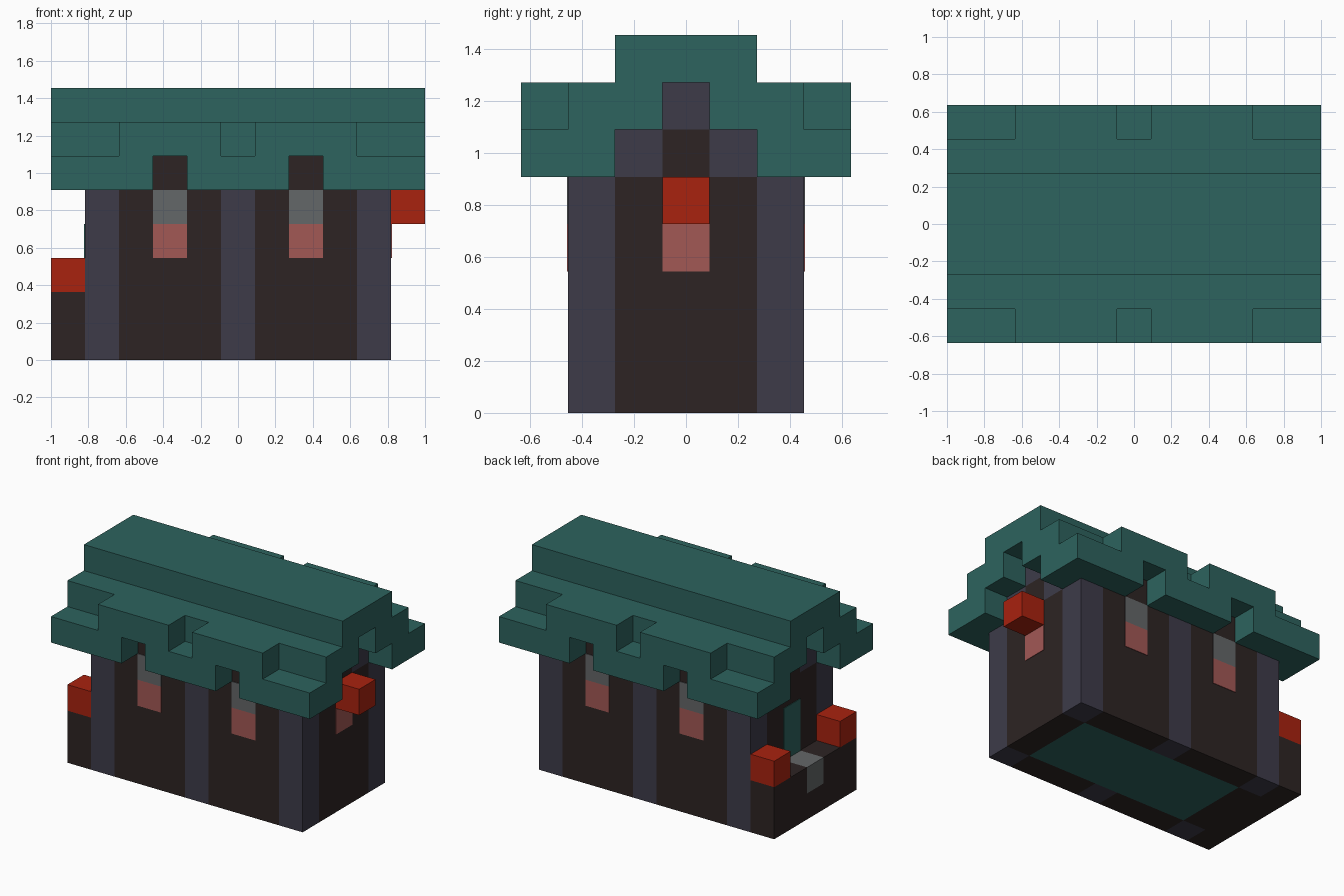
import bpy
import bmesh

U = 2 / 11            # edge of one block
NX, NY = 11, 7        # plan size in blocks
T = 0.004             # thickness of painted plates

cube = bpy.data.objects.get("Cube")
if cube:
    bpy.data.objects.remove(cube, do_unlink=True)


def material(name, hex_code):
    def linear(c):
        return c / 12.92 if c <= 0.04045 else ((c + 0.055) / 1.055) ** 2.4
    rgb = [linear(v / 255) for v in bytes.fromhex(hex_code)]
    mat = bpy.data.materials.new(name)
    mat.use_nodes = True
    mat.diffuse_color = (*rgb, 1)
    bsdf = mat.node_tree.nodes["Principled BSDF"]
    bsdf.inputs["Base Color"].default_value = (*rgb, 1)
    bsdf.inputs["Roughness"].default_value = 0.9
    return mat


TEAL = material("roof teal", "2d635e")
DARK = material("dark timber", "2d2423")
SLATE = material("slate post", "3d3b49")
RED = material("lantern red", "a9220f")
GREY = material("stone grey", "646768")
PINK = material("window pink", "a25855")


def part(name, mat, boxes, pad=(0, 0, 0)):
    """One object made of boxes given as x, y, z block ranges (end exclusive)."""
    bm = bmesh.new()
    for ranges in boxes:
        verts = bmesh.ops.create_cube(bm, size=1)["verts"]
        for v in verts:
            for a, (lo, hi) in enumerate(ranges):
                p = hi * U + pad[a] if v.co[a] > 0 else lo * U - pad[a]
                v.co[a] = p - (NX * U / 2, NY * U / 2, 0)[a]
    mesh = bpy.data.meshes.new(name)
    bm.to_mesh(mesh)
    bm.free()
    mesh.materials.append(mat)
    obj = bpy.data.objects.new(name, mesh)
    bpy.context.collection.objects.link(obj)
    return obj


def both(boxes):
    """Add the front-to-back mirror image of each box."""
    return boxes + [(x, (NY - y[1], NY - y[0]), z) for x, y, z in boxes]


def cell(i):
    return (i, i + 1)


FULL = (0, NX)
WALL = (0, 5)
ENDS = (cell(1), cell(9))
BAYS = (3, 7)

# Walls, posts and floor
part("posts", SLATE, both([(cell(i), cell(1), WALL) for i in (1, 5, 9)]))
part("side_walls", DARK, both([((b - 1, b + 2), cell(1), WALL) for b in BAYS]))
part("end_walls", DARK, [(x, (2, 5), WALL) for x in ENDS])
part("floor", TEAL, [((2, 9), (2, 5), cell(0))])

# Gables with a dark centre, and dormer infill under the raised eaves
part("gable_posts", SLATE, both([(x, cell(2), cell(5)) for x in ENDS])
     + [(x, cell(3), cell(6)) for x in ENDS])
part("gable_centres", DARK, [(x, cell(3), cell(5)) for x in ENDS])
part("dormer_infill", DARK, both([(cell(b), cell(1), cell(5)) for b in BAYS]))

# Stepped roof
part("roof_ridge", TEAL, [(FULL, (2, 5), cell(7))])
part("roof_slopes", TEAL, both([(FULL, (1, 3), cell(6))]))
part("roof_dormers", TEAL, both([((b - 1, b + 2), cell(0), cell(6)) for b in BAYS]))
part("roof_eaves", TEAL, both([((i, i + 3), (0, 2), cell(5)) for i in (0, 4, 8)]))

# Windows and door as thin plates
part("upper_panes", GREY, both([(cell(b), (1, 1), cell(4)) for b in BAYS]), (0, T, 0))
part("lower_panes", PINK, both([(cell(b), (1, 1), cell(3)) for b in BAYS]), (0, T, 0))
part("end_window", PINK, [((10, 10), cell(3), cell(3))], (T, 0, 0))
part("door", TEAL, [((1, 1), cell(3), (2, 4))], (T, 0, 0))

# Porch with step and lanterns
part("porch", DARK, [(cell(0), (1, 6), cell(0))] + both([(cell(0), (1, 3), cell(1))]))
part("porch_step", GREY, [(cell(0), cell(3), cell(1))])
part("porch_lanterns", RED, both([(cell(0), cell(1), cell(2))]))
part("end_lantern", RED, [(cell(10), cell(3), cell(4))])
